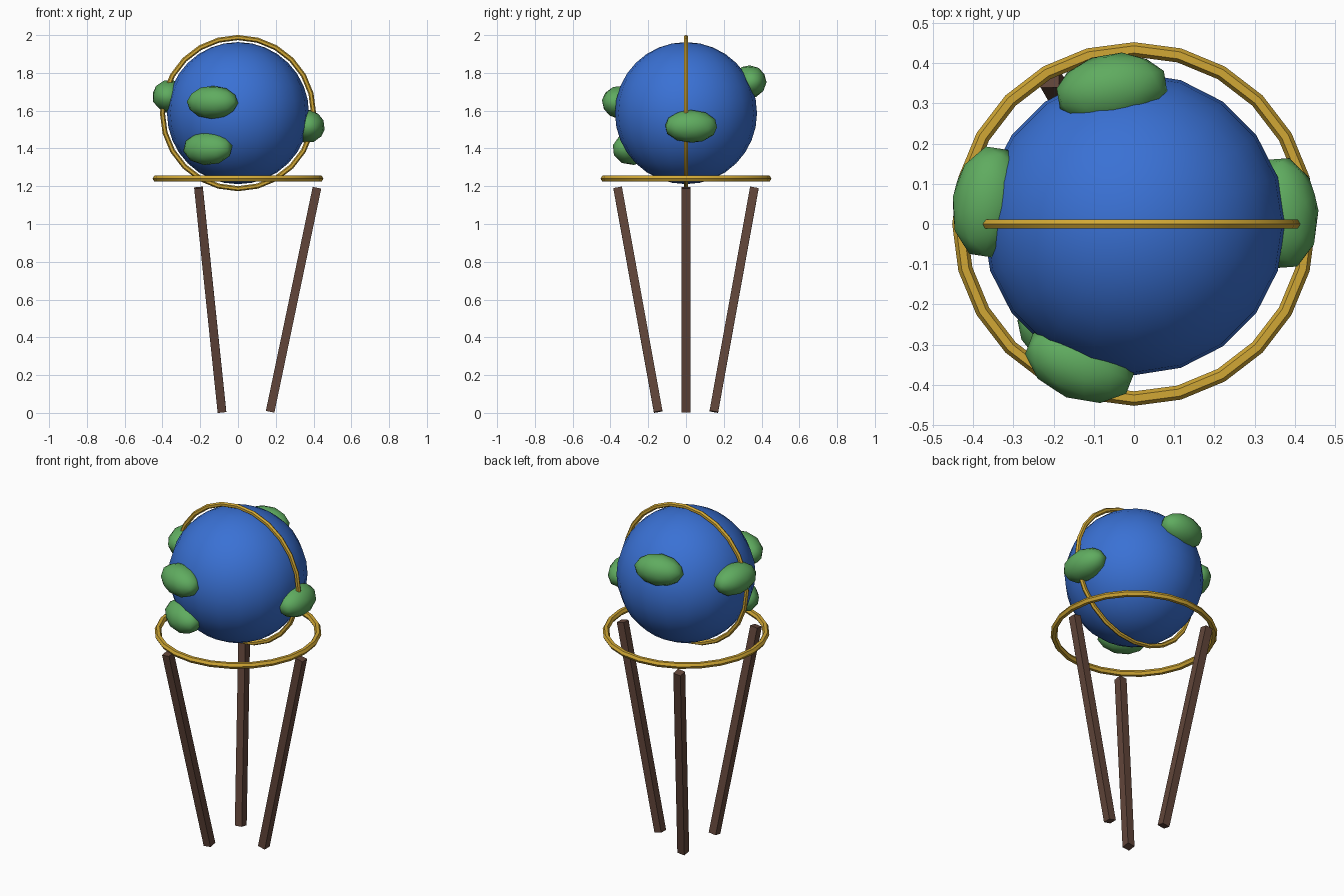
import bpy
from math import radians, cos, sin, sqrt
from mathutils import Vector, Matrix

cube = bpy.data.objects.get("Cube")
if cube:
    bpy.data.objects.remove(cube, do_unlink=True)


def material(name, rgb):
    mat = bpy.data.materials.new(name)
    mat.use_nodes = True
    color = (*rgb, 1.0)
    mat.diffuse_color = color
    mat.node_tree.nodes["Principled BSDF"].inputs["Base Color"].default_value = color
    return mat


ocean_blue = material("ocean_blue", (0.042, 0.165, 0.66))
land_green = material("land_green", (0.115, 0.41, 0.115))
brass = material("brass", (0.64, 0.39, 0.035))
dark_wood = material("dark_wood", (0.12, 0.06, 0.042))


def finish(name, mat, smooth_angle=None):
    obj = bpy.context.object
    obj.name = name
    obj.data.materials.append(mat)
    if smooth_angle:
        bpy.ops.object.shade_smooth_by_angle(angle=radians(smooth_angle))
    return obj


CENTRE = Vector((0, 0, 1.587))
RADIUS = 0.376

# Globe ball
bpy.ops.mesh.primitive_uv_sphere_add(segments=20, ring_count=16, radius=RADIUS, location=CENTRE)
finish("globe", ocean_blue, 40)


# Raised land masses: flattened lumps sitting on the ball, facing outwards
def land(name, x, z, y_sign=0, y=None):
    if y is None:
        y = y_sign * sqrt(RADIUS ** 2 - x * x - z * z)
    out = Vector((x, y, z)).normalized()
    side = Vector((0, 0, 1)).cross(out).normalized()
    up = out.cross(side)
    turn = Matrix((side, out, up)).transposed().to_4x4()
    bpy.ops.mesh.primitive_ico_sphere_add(subdivisions=2, radius=1)
    obj = finish(name, land_green, 35)
    obj.matrix_world = (Matrix.Translation(CENTRE + out * RADIUS) @ turn
                        @ Matrix.Diagonal((0.142, 0.092, 0.088, 1)))


land("land_front_upper", -0.135, 0.057, -1)
land("land_front_lower", -0.16, -0.187, -1)
land("land_back", -0.055, 0.165, 1)
land("land_right", -0.362, 0.088, y=0.055)
land("land_left", 0.368, -0.07, y=0.027)


# Brass rings: upright meridian and level support
def ring(name, z, major, minor, rotation=(0, 0, 0)):
    bpy.ops.mesh.primitive_torus_add(major_segments=24, minor_segments=6, major_radius=major,
                                     minor_radius=minor, location=(0, 0, z), rotation=rotation)
    finish(name, brass, 40)


ring("meridian_ring", CENTRE.z, 0.4, 0.0135, (radians(90), 0, 0))
ring("support_ring", 1.24, 0.434, 0.018)

# Three splayed square legs
for i, label in enumerate(("left", "back", "front")):
    a = radians(120 * i)
    radial = Vector((cos(a), sin(a), 0))
    top = radial * 0.418 + Vector((0, 0, 1.192))
    foot = radial * 0.17 + Vector((0, 0, 0.006))
    axis = top - foot
    bpy.ops.mesh.primitive_cube_add(size=1)
    leg = finish("leg_" + label, dark_wood)
    leg.matrix_world = (Matrix.Translation((top + foot) / 2)
                        @ Vector((0, 0, 1)).rotation_difference(axis).to_matrix().to_4x4()
                        @ Matrix.Diagonal((0.046, 0.046, axis.length, 1)))
